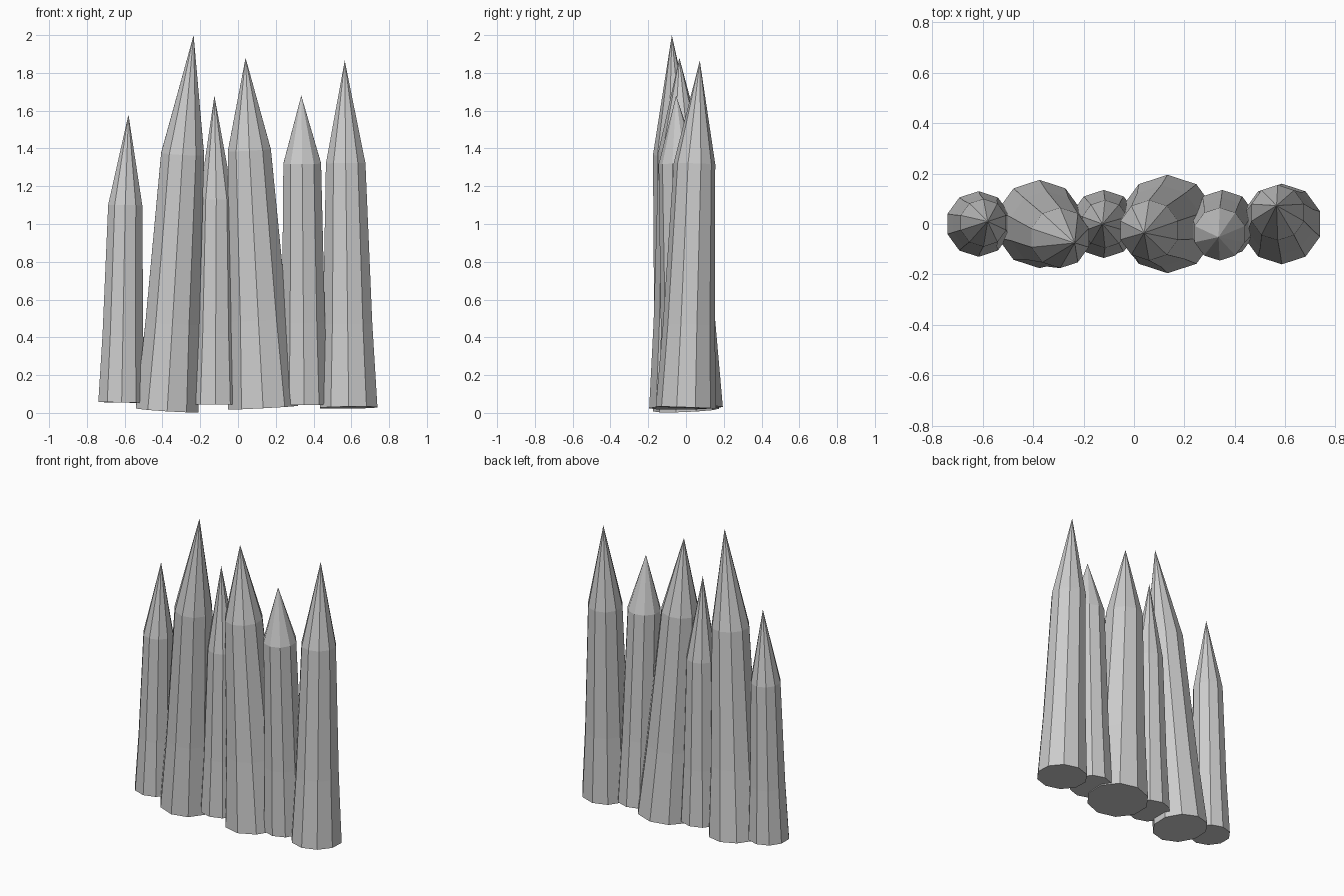
import bpy, bmesh, math
from mathutils import Vector

if "Cube" in bpy.data.objects:
    bpy.data.objects.remove(bpy.data.objects["Cube"], do_unlink=True)

SIDES = 10

# one plain grey for every stake
grey = bpy.data.materials.new("stone_grey")
grey.use_nodes = True
COLOUR = (0.6, 0.6, 0.6, 1)
grey.diffuse_color = COLOUR
grey.node_tree.nodes["Principled BSDF"].inputs["Base Color"].default_value = COLOUR


def ring(bm, centre, radius, axis):
    """Ten-sided ring at right angles to the leaning axis."""
    turn = Vector((0, 0, 1)).rotation_difference(axis)
    verts = []
    for i in range(SIDES):
        a = math.pi / 2 + math.tau * i / SIDES
        offset = Vector((math.cos(a), math.sin(a), 0)) * radius
        verts.append(bm.verts.new(centre + turn @ offset))
    return verts


def stake(name, base, base_r, shoulder, shoulder_r, tip):
    """Tapered leaning trunk with a slight waist and a sharpened point."""
    base, shoulder, tip = Vector(base), Vector(shoulder), Vector(tip)
    axis = (shoulder - base).normalized()
    t = 0.34
    waist_r = (base_r + (shoulder_r - base_r) * t) * 0.96
    bm = bmesh.new()
    rings = [ring(bm, base, base_r, axis),
             ring(bm, base.lerp(shoulder, t), waist_r, axis),
             ring(bm, shoulder, shoulder_r, axis)]
    point = bm.verts.new(tip)
    bm.faces.new(rings[0][::-1])
    for i in range(SIDES):
        j = (i + 1) % SIDES
        for low, high in zip(rings, rings[1:]):
            bm.faces.new((low[i], low[j], high[j], high[i]))
        bm.faces.new((rings[-1][i], rings[-1][j], point))
    mesh = bpy.data.meshes.new(name)
    bm.to_mesh(mesh)
    bm.free()
    mesh.materials.append(grey)
    bpy.context.collection.objects.link(bpy.data.objects.new(name, mesh))


# stakes from the model's right to its left
stake("stake_far_right", (-0.616, 0, 0.055), 0.13, (-0.597, 0.005, 1.1), 0.095, (-0.58, 0.01, 1.58))
stake("stake_tallest", (-0.375, 0, 0.015), 0.175, (-0.293, -0.055, 1.37), 0.12, (-0.235, -0.075, 2.0))
stake("stake_small_right", (-0.12, 0, 0.045), 0.135, (-0.115, 0, 1.13), 0.095, (-0.125, 0, 1.68))
stake("stake_thick", (0.133, 0, 0.028), 0.195, (0.06, -0.025, 1.39), 0.12, (0.04, -0.035, 1.88))
stake("stake_small_left", (0.35, 0, 0.045), 0.135, (0.34, -0.04, 1.32), 0.105, (0.335, -0.052, 1.68))
stake("stake_far_left", (0.586, 0, 0.028), 0.16, (0.57, 0.045, 1.32), 0.11, (0.565, 0.073, 1.865))
